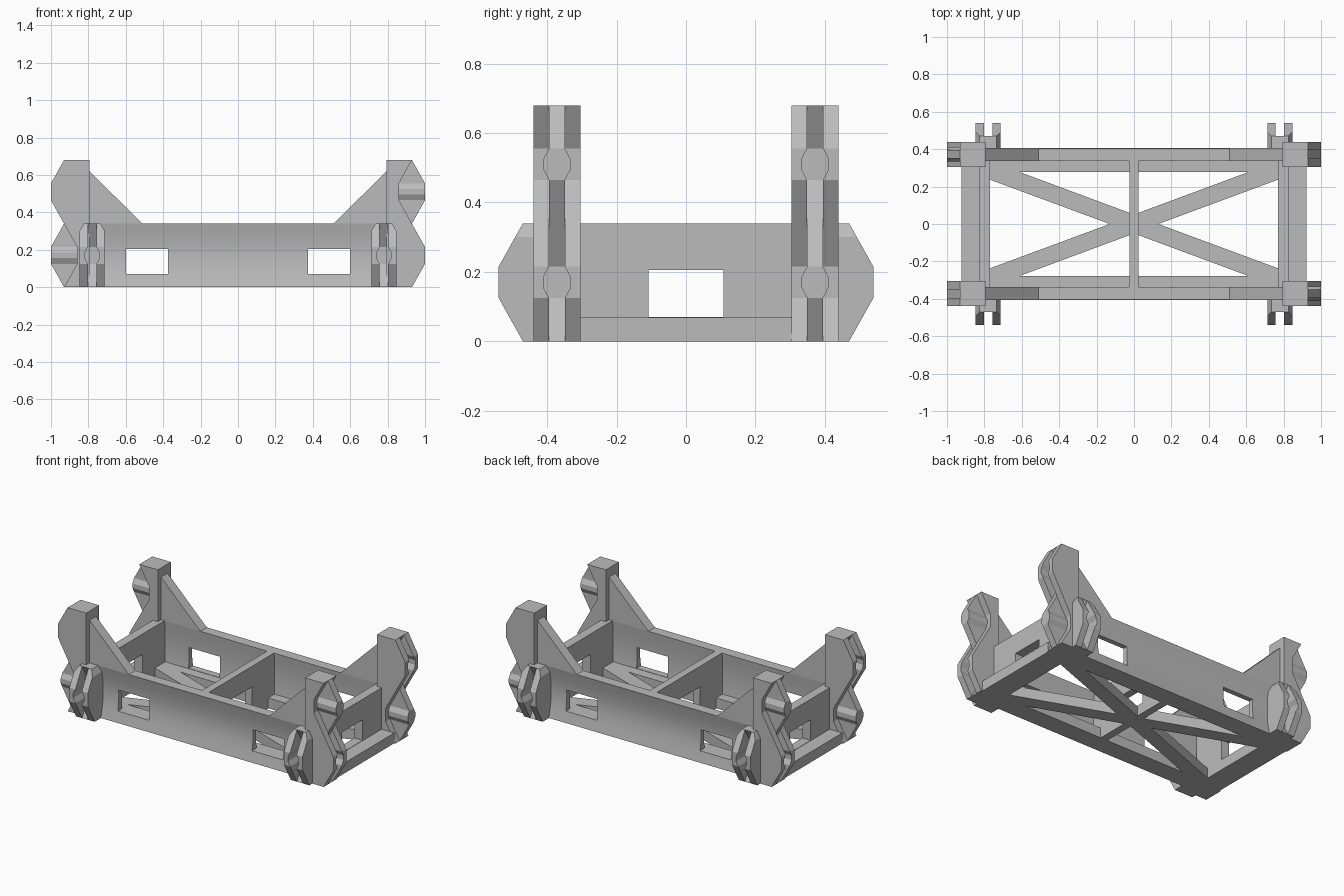
import bpy, bmesh, math
from mathutils import Matrix

if "Cube" in bpy.data.objects:
    bpy.data.objects.remove(bpy.data.objects["Cube"])

grey = bpy.data.materials.new("plain_grey")
grey.diffuse_color = (0.5, 0.5, 0.5, 1)
grey.use_nodes = True
grey.node_tree.nodes["Principled BSDF"].inputs["Base Color"].default_value = grey.diffuse_color


def add_object(name, bm):
    bmesh.ops.recalc_face_normals(bm, faces=bm.faces)
    me = bpy.data.meshes.new(name)
    bm.to_mesh(me)
    bm.free()
    me.materials.append(grey)
    ob = bpy.data.objects.new(name, me)
    bpy.context.collection.objects.link(ob)
    return ob


def loft(bm, rings, mat=Matrix()):
    """Skin equal-length rings of points and cap both ends."""
    vs = [[bm.verts.new(mat @ Matrix.Translation(p).to_translation()) for p in r] for r in rings]
    n = len(vs[0])
    for a, b in zip(vs, vs[1:]):
        for i in range(n):
            bm.faces.new((a[i], a[(i + 1) % n], b[(i + 1) % n], b[i]))
    bm.faces.new(vs[0])
    bm.faces.new(vs[-1])


def box(bm, x0, x1, y0, y1, z0, z1):
    loft(bm, [[(x0, y0, z), (x1, y0, z), (x1, y1, z), (x0, y1, z)] for z in (z0, z1)])


def cut(ob, cutter):
    """Boolean difference, applied, then the helper is removed."""
    mod = ob.modifiers.new("opening", 'BOOLEAN')
    mod.operation, mod.solver, mod.object = 'DIFFERENCE', 'EXACT', cutter
    cutter.hide_render = True
    bpy.context.view_layer.objects.active = ob
    bpy.ops.object.modifier_apply(modifier=mod.name)
    bpy.data.objects.remove(cutter)


# Interlocking latch: a middle tongue between two outer cheeks
H = 0.34
LEVELS = [(0, 0, .023), (.125, 1, .023), (.155, 1, .039), (.185, 1, .039),
          (.215, 1, .023), (.30, .32, .023), (H, 0, .023)]


def latch(name, mat, inner, base, tiers, chamfer=False):
    """tiers: +1 where the cheeks bulge, -1 where the tongue bulges, bottom up."""
    rows = []
    for k, sign in enumerate(tiers):
        for z, wave, w in LEVELS[(1 if k else 0):]:
            half = .045 if chamfer and z == H else .0675
            rows.append((z + k * H, sign * wave * .07, w, half))
    bm = bmesh.new()
    loft(bm, [[(inner, -w, z), (base - d, -w, z), (base - d, w, z), (inner, w, z)]
              for z, d, w, h in rows], mat)
    for s in (-1, 1):
        loft(bm, [[(inner, s * w, z), (base + d, s * w, z), (base + d, s * h, z), (inner, s * h, z)]
                  for z, d, w, h in rows], mat)
    return add_object(name, bm)


# Corner posts (half-turn symmetric)
for sx in (-1, 1):
    for sy in (-1, 1):
        m = Matrix.Translation((0, sy * .372, 0)) @ Matrix.Diagonal((sx, sy, 1, 1))
        tiers = (1, -1) if sx * sy < 0 else (-1, 1)
        latch("corner_post", m, .795, .93, tiers)

# Side latches on the long walls
for sx in (-1, 1):
    for sy in (-1, 1):
        m = Matrix.Translation((sx * .78, 0, 0)) @ Matrix.Rotation(sy * math.pi / 2, 4, 'Z')
        latch("side_latch", m, .385, .47, (1,), True)

# Long walls with hollowed faces, two windows and end gussets
N = 14
for sy in (-1, 1):
    outer = [(sy * (.405 - .025 * math.sin(math.pi * i / N)), H * i / N) for i in range(N + 1)]
    inner = [(sy * (.337 + .012 * math.sin(math.pi * i / N)), H * i / N) for i in range(N, -1, -1)]
    bm = bmesh.new()
    loft(bm, [[(x, y, z) for y, z in outer + inner] for x in (-.8, .8)])
    wall = add_object("long_wall", bm)
    bm = bmesh.new()
    for sx in (-1, 1):
        box(bm, *sorted((sx * .375, sx * .6)), *sorted((sy * .3, sy * .5)), .07, .205)
    cut(wall, add_object("window_cutter", bm))
    for p in wall.data.polygons:
        p.use_smooth = True
    bpy.ops.object.select_all(action='DESELECT')
    wall.select_set(True)
    bpy.context.view_layer.objects.active = wall
    bpy.ops.object.shade_smooth_by_angle(angle=math.radians(30))
    for sx in (-1, 1):
        bm = bmesh.new()
        loft(bm, [[(sx * .51, y, H), (sx * .8, y, H), (sx * .8, y, .625)]
                  for y in (sy * .337, sy * .405)])
        add_object("gusset", bm)

# End walls and centre divider, each with a window
for name, x0, x1, y in (("end_wall", .77, .83, .34), ("end_wall", -.83, -.77, .34),
                        ("centre_divider", -.025, .025, .345)):
    bm = bmesh.new()
    box(bm, x0, x1, -y, y, 0.002, H)
    panel = add_object(name, bm)
    bm = bmesh.new()
    box(bm, x0 - .1, x1 + .1, -.108, .108, .07, .205)
    cut(panel, add_object("window_cutter", bm))

# Floor frame with diagonal braces: an outline and six triangular holes
loops = [[(.8, .38), (.8, .305), (.922, .305), (.922, -.305), (.8, -.305), (.8, -.38),
          (-.8, -.38), (-.8, -.305), (-.922, -.305), (-.922, .305), (-.8, .305), (-.8, .38)]]
for sx in (-1, 1):
    loops.append([(sx * .77, .237), (sx * .77, -.237), (sx * .13, 0)])
    for sy in (-1, 1):
        loops.append([(sx * .025, sy * .06), (sx * .612, sy * .278), (sx * .025, sy * .278)])
cu = bpy.data.curves.new("floor_frame", 'CURVE')
cu.dimensions, cu.fill_mode, cu.extrude = '2D', 'BOTH', .034
for pts in loops:
    sp = cu.splines.new('POLY')
    sp.points.add(len(pts) - 1)
    for p, (x, y) in zip(sp.points, pts):
        p.co = (x, y, 0, 1)
    sp.use_cyclic_u = True
cu.materials.append(grey)
floor = bpy.data.objects.new("floor_frame", cu)
floor.location.z = .034
bpy.context.collection.objects.link(floor)
bpy.ops.object.select_all(action='DESELECT')
floor.select_set(True)
bpy.context.view_layer.objects.active = floor
bpy.ops.object.convert(target='MESH')
for p in floor.data.polygons:
    p.use_smooth = False
